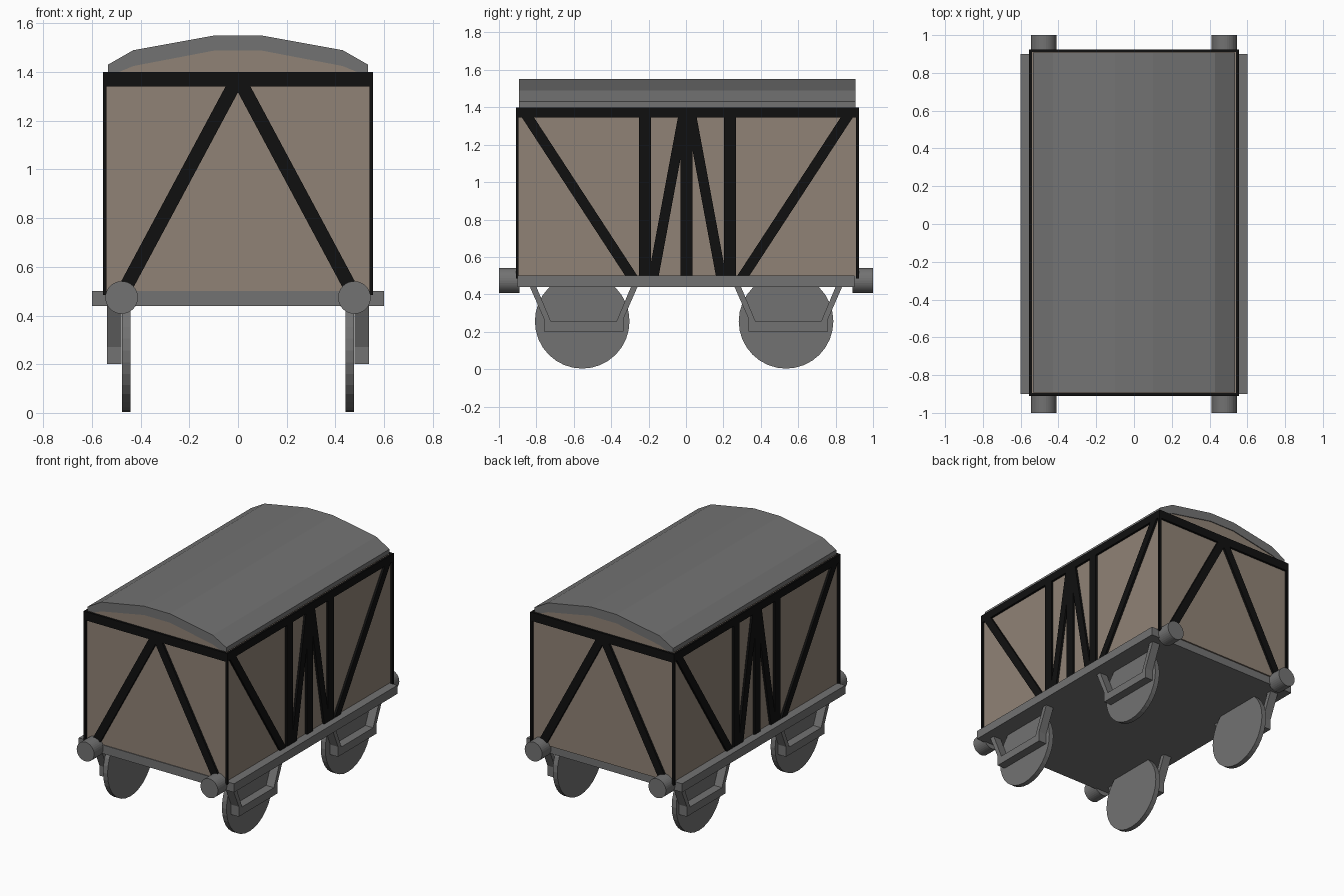
import bpy
import bmesh
from mathutils import Vector

cube = bpy.data.objects.get("Cube")
if cube:
    bpy.data.objects.remove(cube, do_unlink=True)


def material(name, rgb):
    m = bpy.data.materials.new(name)
    m.use_nodes = True
    m.diffuse_color = (*rgb, 1)
    bsdf = next(n for n in m.node_tree.nodes if n.type == 'BSDF_PRINCIPLED')
    bsdf.inputs["Base Color"].default_value = (*rgb, 1)
    return m


TAN = material("tan boards", (0.28, 0.225, 0.18))
BLACK = material("black framing", (0.005, 0.005, 0.005))
GREY = material("grey metal", (0.17, 0.17, 0.17))


def prism(bm, profile, axis, lo, hi):
    """Extrude a (horizontal, z) profile along x or y."""
    def place(u, z, d):
        return Vector((d, u, z)) if axis == 'x' else Vector((u, d, z))
    a = [bm.verts.new(place(u, z, lo)) for u, z in profile]
    b = [bm.verts.new(place(u, z, hi)) for u, z in profile]
    bm.faces.new(a)
    bm.faces.new(b[::-1])
    for i in range(len(a)):
        j = (i + 1) % len(a)
        bm.faces.new((a[j], a[i], b[i], b[j]))


def rect(u0, u1, z0, z1):
    return [(u0, z0), (u1, z0), (u1, z1), (u0, z1)]


def bar(bottom, top, width, z0, z1):
    """Slanted strip with level ends."""
    h = width / 2
    return [(bottom - h, z0), (bottom + h, z0), (top + h, z1), (top - h, z1)]


def build(name, mat, profiles, axis, lo, hi):
    bm = bmesh.new()
    for p in profiles:
        prism(bm, p, axis, lo, hi)
    bmesh.ops.recalc_face_normals(bm, faces=bm.faces)
    mesh = bpy.data.meshes.new(name)
    bm.to_mesh(mesh)
    bm.free()
    mesh.materials.append(mat)
    obj = bpy.data.objects.new(name, mesh)
    bpy.context.collection.objects.link(obj)
    return obj


def cylinder(name, radius, depth, location, rotation, sides):
    bpy.ops.mesh.primitive_cylinder_add(vertices=sides, radius=radius, depth=depth,
                                        location=location, rotation=rotation)
    obj = bpy.context.object
    obj.name = name
    obj.data.materials.append(GREY)


def mirrored(half):
    return half + [(-u, z) for u, z in reversed(half)]


QUARTER = 1.570796
MID = 0.007                      # body sits slightly off centre
FRONT, BACK = -0.91, 0.925       # outer faces of the end framing
SIDE, PLATE = 0.54, 0.015

# Floor and boarded body
build("floor", GREY, [rect(-0.6, 0.6, 0.44, 0.5)], 'y', -0.9, 0.9)
build("body", TAN, [rect(-SIDE, SIDE, 0.495, 1.395)], 'y', FRONT + PLATE, BACK - PLATE)

# Arched roof over tan gables
outer = [(-0.535, 1.4), (-0.535, 1.43), (-0.43, 1.49), (-0.1, 1.55)]
inner = [(-0.49, 1.4), (-0.43, 1.425), (-0.1, 1.488)]
roof = mirrored(outer) + mirrored(inner)[::-1]
build("roof", GREY, [roof], 'y', -0.893, 0.907)
build("gables", TAN, [[(-0.49, 1.39)] + mirrored(inner) + [(0.49, 1.39)]], 'y', -0.887, 0.901)

# Side framing: top rail, door posts and braces
side_bars = [rect(FRONT, BACK, 1.345, 1.4), bar(MID - 0.005, MID - 0.005, 0.065, 0.5, 1.35)]
for s in (-1, 1):
    side_bars += [bar(MID + s * 0.227, MID + s * 0.227, 0.064, 0.5, 1.35),
                  bar(MID + s * 0.18, MID + s * 0.022, 0.055, 0.5, 1.35),
                  bar(MID + s * 0.3, MID + s * 0.855, 0.065, 0.5, 1.35)]
for edge in (FRONT, BACK - PLATE):
    side_bars.append(rect(edge, edge + PLATE, 0.485, 1.4))

# End framing: top rail, corner edges and two braces
end_bars = [rect(-SIDE - PLATE, SIDE + PLATE, 1.34, 1.4)]
for s in (-1, 1):
    end_bars += [bar(s * 0.475, s * 0.017, 0.064, 0.49, 1.345),
                 bar(s * 0.5475, s * 0.5475, PLATE, 0.485, 1.4)]

for label, s in (("left", 1), ("right", -1)):
    lo, hi = sorted((s * SIDE, s * (SIDE + PLATE)))
    build(label + "_side_framing", BLACK, side_bars, 'x', lo, hi)
build("front_framing", BLACK, end_bars, 'y', FRONT, FRONT + PLATE)
build("back_framing", BLACK, end_bars, 'y', BACK - PLATE, BACK)

# Wheels, axle guards and buffers at each corner
half_guard = [(-0.29, 0.445), (-0.213, 0.27), (-0.213, 0.2)]
half_hole = [(-0.255, 0.445), (-0.175, 0.255)]
for side, sx in (("left", 1), ("right", -1)):
    for end, sy in (("front", -1), ("back", 1)):
        tag = f"{end}_{side}"
        cylinder(tag + "_wheel", 0.253, 0.035, (sx * 0.459, sy * 0.545 - 0.01, 0.256),
                 (0, QUARTER, 0), 32)
        guard = mirrored(half_guard) + mirrored(half_hole)[::-1]
        lo, hi = sorted((sx * 0.478, sx * 0.538))
        build(tag + "_axle_guard", GREY, [[(u + sy * 0.547, z) for u, z in guard]], 'x', lo, hi)
        cylinder(tag + "_buffer", 0.067, 0.11, (sx * 0.478, sy * 0.945, 0.474),
                 (QUARTER, 0, 0), 32)
